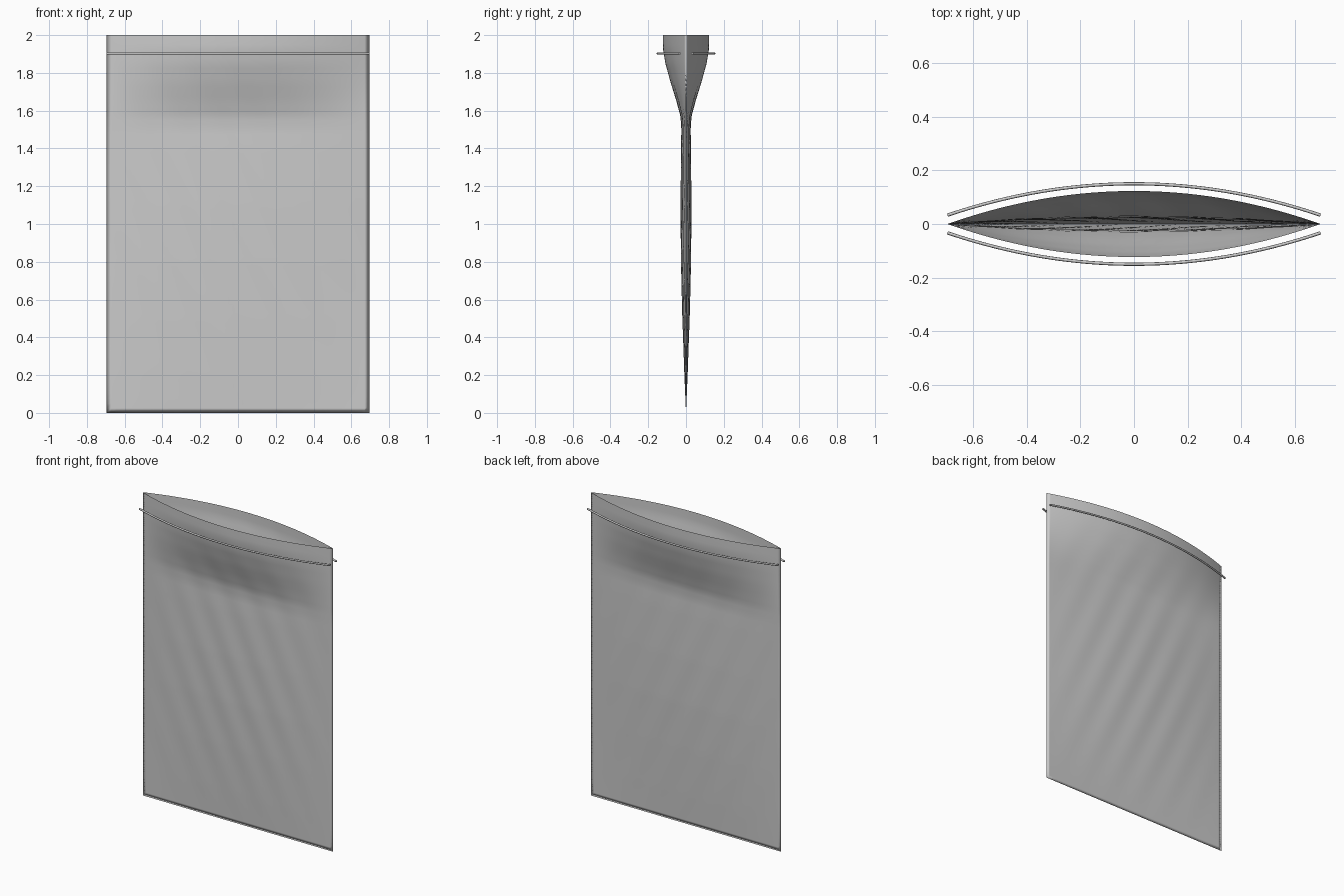
import bpy, bmesh, math

if "Cube" in bpy.data.objects:
    bpy.data.objects.remove(bpy.data.objects["Cube"])

HALF_W, HEIGHT = 0.695, 2.0
NX, NZ = 56, 80
# Half depth of the pouch at its centre line, by height (z, depth)
PROFILE = [(0, 0), (0.2, 0.008), (0.5, 0.018), (0.8, 0.025), (1.1, 0.027), (1.4, 0.025),
           (1.5, 0.023), (1.57, 0.028), (1.65, 0.050), (1.75, 0.082), (1.85, 0.109),
           (1.93, 0.122), (2.0, 0.123)]


def depth(z):
    for (z0, d0), (z1, d1) in zip(PROFILE, PROFILE[1:]):
        if z <= z1:
            return d0 + (d1 - d0) * (z - z0) / (z1 - z0)
    return PROFILE[-1][1]


def wall(x, z):
    bulge = 1 - (x / HALF_W) ** 2
    # Soft diagonal wrinkles that fade towards seams and mouth
    fade = bulge * math.sin(math.pi * z / HEIGHT)
    wrinkle = 0.0022 * math.sin(2 * math.pi * (x + 0.45 * z) / 0.21)
    return max(0, depth(z) * bulge + wrinkle * fade)


# Pouch: one ring per height, front and back walls sharing the side seams
bm = bmesh.new()
rings = []
for j in range(1, NZ + 1):
    z = HEIGHT * j / NZ
    xs = [HALF_W * (2 * i / NX - 1) for i in range(NX + 1)]
    front = [bm.verts.new((x, -wall(x, z), z)) for x in xs]
    back = [bm.verts.new((x, wall(x, z), z)) for x in reversed(xs[1:-1])]
    rings.append(front + back)
n = 2 * NX
for lo, hi in zip(rings, rings[1:]):
    for i in range(n):
        k = (i + 1) % n
        bm.faces.new((lo[i], lo[k], hi[k], hi[i]))
# Bottom seam joins both walls along one line
seam = [bm.verts.new((HALF_W * (2 * i / NX - 1), 0, 0)) for i in range(NX + 1)]
low = [seam[i] if i <= NX else seam[n - i] for i in range(n)]
for i in range(n):
    k = (i + 1) % n
    bm.faces.new((low[i], low[k], rings[0][k], rings[0][i]))
for f in bm.faces:
    f.smooth = True
mesh = bpy.data.meshes.new("pouch")
bm.to_mesh(mesh)
bm.free()
bpy.context.collection.objects.link(bpy.data.objects.new("pouch", mesh))


# Closure strips: thin bowed rods in front of and behind the mouth
def strip(name, side):
    curve = bpy.data.curves.new(name, 'CURVE')
    curve.dimensions = '3D'
    curve.bevel_depth = 0.006
    curve.bevel_resolution = 2
    curve.use_fill_caps = True
    spline = curve.splines.new('POLY')
    spline.points.add(40)
    for i, p in enumerate(spline.points):
        t = i / 20 - 1
        p.co = (HALF_W * t, side * (0.033 + 0.117 * (1 - t * t)), 1.903, 1)
    bpy.context.collection.objects.link(bpy.data.objects.new(name, curve))


strip("front_closure_strip", -1)
strip("back_closure_strip", 1)
